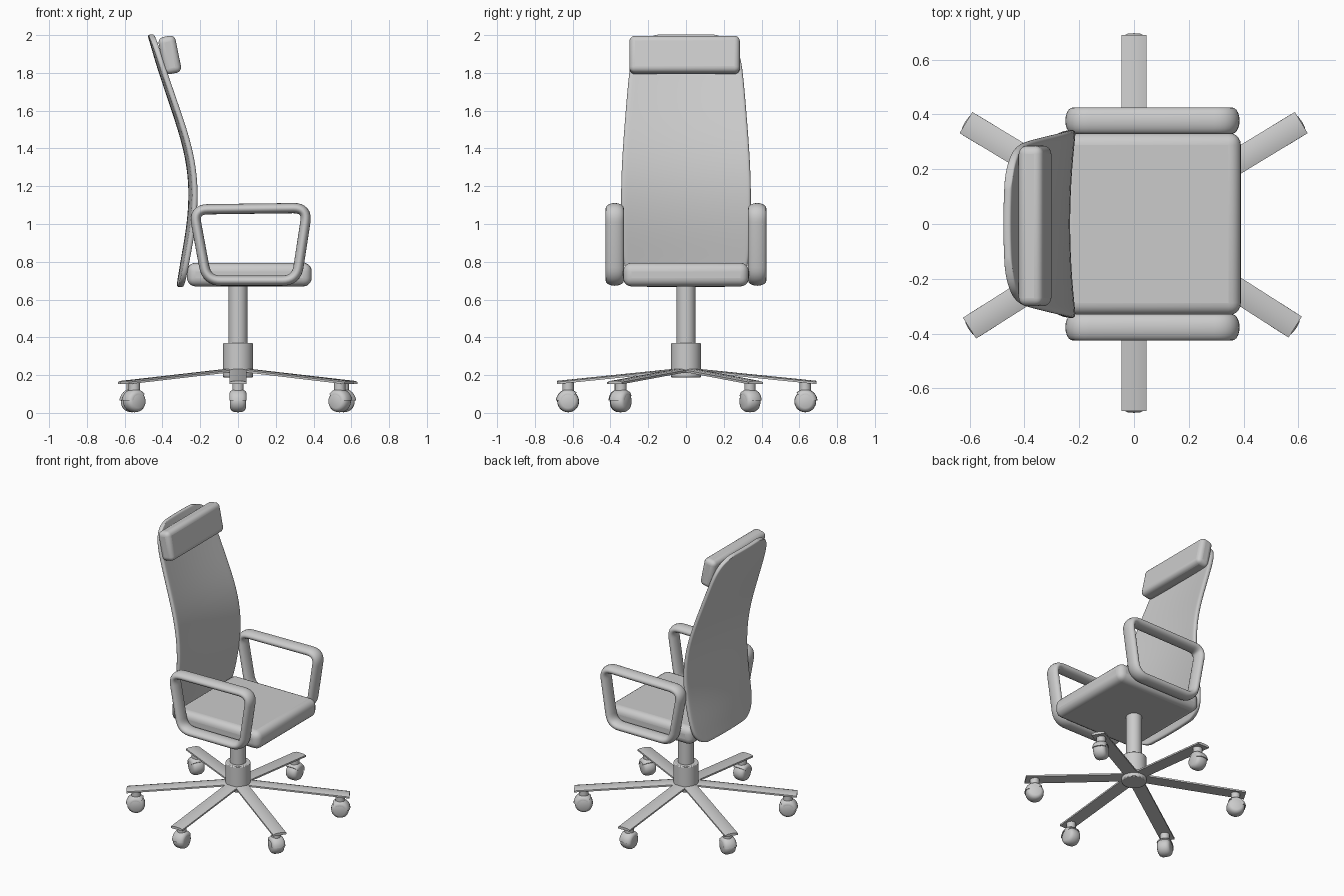
import bpy, bmesh
from math import pi, sin, cos, atan2, hypot, radians
from mathutils import Vector, Matrix

if "Cube" in bpy.data.objects:
    bpy.data.objects.remove(bpy.data.objects["Cube"])


def make(name, verts, faces, angle=40):
    me = bpy.data.meshes.new(name)
    me.from_pydata(verts, [], faces)
    bm = bmesh.new()
    bm.from_mesh(me)
    bmesh.ops.recalc_face_normals(bm, faces=bm.faces)
    bm.to_mesh(me)
    bm.free()
    ob = bpy.data.objects.new(name, me)
    bpy.context.collection.objects.link(ob)
    smooth(ob, angle)
    return ob


def smooth(ob, angle=40):
    bpy.ops.object.select_all(action='DESELECT')
    ob.select_set(True)
    bpy.context.view_layer.objects.active = ob
    bpy.ops.object.shade_smooth_by_angle(angle=radians(angle))


def bevel(ob, width, segments=4):
    m = ob.modifiers.new("bevel", 'BEVEL')
    m.width, m.segments = width, segments
    m.limit_method = 'ANGLE'
    return m


def cushion(name, loc, size, tilt=0, width=0.04):
    bpy.ops.mesh.primitive_cube_add(size=1, location=loc, rotation=(0, tilt, 0))
    ob = bpy.context.object
    ob.name = name
    ob.scale = size
    bpy.ops.object.transform_apply(location=False, rotation=False, scale=True)
    bevel(ob, width, 5)
    smooth(ob, 60)
    return ob


def cylinder(name, r, z0, z1, x=0, y=0, sides=32):
    bpy.ops.mesh.primitive_cylinder_add(vertices=sides, radius=r, depth=z1 - z0,
                                        location=(x, y, (z0 + z1) / 2))
    ob = bpy.context.object
    ob.name = name
    smooth(ob)
    return ob


def skin(rings, closed=False, caps=True):
    """Join equal rings of points into quads."""
    n, k = len(rings[0]), len(rings)
    verts = [p for r in rings for p in r]
    faces = [(i * n + j, i * n + (j + 1) % n, (i + 1) % k * n + (j + 1) % n, (i + 1) % k * n + j)
             for i in range(k if closed else k - 1) for j in range(n)]
    if caps and not closed:
        faces += [tuple(range(n)), tuple(range((k - 1) * n, k * n))]
    return verts, faces


# Seat, headrest, column and hub
cushion("seat", (0.06, 0, 0.732), (0.66, 0.665, 0.125), width=0.045)
cushion("headrest", (-0.361, -0.007, 1.895), (0.092, 0.585, 0.2), tilt=-0.2, width=0.03)
cylinder("column", 0.05, 0.3, 0.69)
bevel(cylinder("hub", 0.08, 0.188, 0.37), 0.006, 2)

# Backrest shell: rows of (z, middle x, half width)
rows = [(0.665, -0.312, 0.20), (0.685, -0.309, 0.265), (0.73, -0.302, 0.315),
        (0.82, -0.288, 0.338), (1.0, -0.255, 0.343), (1.2, -0.243, 0.346),
        (1.4, -0.272, 0.336), (1.6, -0.337, 0.32), (1.8, -0.405, 0.303),
        (1.9, -0.435, 0.287), (1.96, -0.452, 0.25), (1.99, -0.461, 0.20), (2.004, -0.465, 0.13)]
cols = [-1, -0.92, -0.6, -0.2, 0.2, 0.6, 0.92, 1]
n = len(cols)
verts = [(x + 0.022 * (t * w / 0.34) ** 2, t * w, z) for z, x, w in rows for t in cols]
faces = [(i * n + j, i * n + j + 1, (i + 1) * n + j + 1, (i + 1) * n + j)
         for i in range(len(rows) - 1) for j in range(n - 1)]
back = make("backrest", verts, faces, 60)
sol = back.modifiers.new("thickness", 'SOLIDIFY')
sol.thickness, sol.offset = 0.03, 0
sub = back.modifiers.new("smooth", 'SUBSURF')
sub.levels = sub.render_levels = 2


# Armrest loops: oval tube swept round a rounded trapezoid
def rounded(pts, r, steps=8):
    out = []
    for i, p in enumerate(pts):
        p = Vector(p)
        a = p + (Vector(pts[i - 1]) - p).normalized() * r
        b = p + (Vector(pts[(i + 1) % len(pts)]) - p).normalized() * r
        for s in range(steps + 1):
            t = s / steps
            out.append(a * (1 - t) ** 2 + p * 2 * t * (1 - t) + b * t * t)
    return out


path = rounded([(-0.235, 1.077), (0.368, 1.085), (0.309, 0.70), (-0.165, 0.70)], 0.075)
for side, label in ((-1, "front"), (1, "rear")):
    rings = []
    for i, p in enumerate(path):
        d = (path[(i + 1) % len(path)] - path[i - 1]).normalized()
        nx, nz = -d.y, d.x
        ring = []
        for k in range(20):
            a = 2 * pi * k / 20
            h = 0.027 * cos(a)
            ring.append((p.x + nx * h, side * 0.377 + 0.048 * sin(a), p.y + nz * h))
        rings.append(ring)
    make("armrest_" + label, *skin(rings, closed=True), angle=60)

# Six base legs, each with a caster
tips = [(0.61, 0.37), (0, 0.69), (-0.613, 0.37), (-0.6, -0.38), (0, -0.682), (0.588, -0.376)]
for i, (tx, ty) in enumerate(tips):
    length, ang = hypot(tx, ty), atan2(ty, tx)
    rot = Matrix.Rotation(ang, 4, 'Z')

    # Leg: thin strip with a gently crowned top
    section = [(-0.045, -0.018), (-0.045, -0.007), (-0.025, -0.001), (0, 0), (0.025, -0.001),
               (0.045, -0.007), (0.045, -0.018)]
    rings = [[(r, y, top + z) for y, z in section] for r, top in ((0.0, 0.24), (length, 0.17))]
    make(f"leg_{i + 1}", *skin(rings)).matrix_world = rot

    # Caster stem
    c = rot @ Vector((length * 0.915, 0, 0))
    cylinder(f"caster_stem_{i + 1}", 0.03, 0.09, 0.165, c.x, c.y, 20)

    # Barrel wheel, axis across the leg
    prof = [(-0.042, 0.036), (-0.036, 0.048), (-0.022, 0.056), (0, 0.058),
            (0.022, 0.056), (0.036, 0.048), (0.042, 0.036)]
    rings = [[(r * cos(2 * pi * k / 28), y, 0.061 + r * sin(2 * pi * k / 28)) for k in range(28)]
             for y, r in prof]
    place = Matrix.Translation(c) @ rot
    make(f"caster_wheel_{i + 1}", *skin(rings)).matrix_world = place

    # Hood: partial shell over the upper outer side of the wheel
    rings = []
    for k in range(15):
        a = radians(5 + 130 * k / 14)
        loop = [(y, r + 0.007) for y, r in prof] + [(y, r) for y, r in reversed(prof)]
        rings.append([(r * cos(a), y * 1.08, 0.061 + r * sin(a)) for y, r in loop])
    make(f"caster_hood_{i + 1}", *skin(rings)).matrix_world = place
